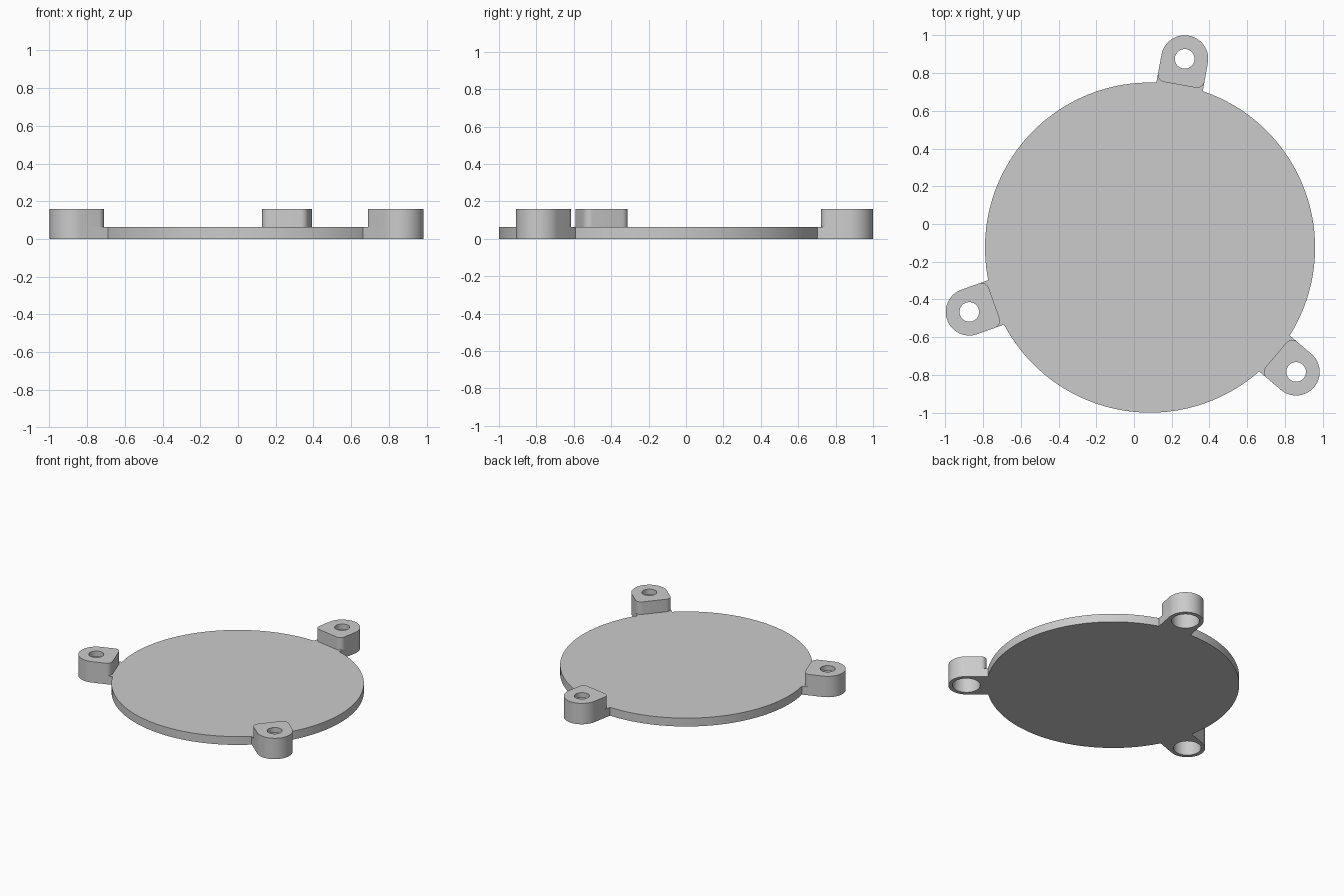
import bpy, bmesh
from math import sin, cos, pi, radians
from mathutils import Matrix

cube = bpy.data.objects.get("Cube")
if cube:
    bpy.data.objects.remove(cube, do_unlink=True)

DISC_X, DISC_Y, DISC_R = 0.085, -0.125, 0.875
PLATE_H, BOSS_H = 0.064, 0.16
HOLE_DIST, LUG_R = 1.017, 0.125

grey = bpy.data.materials.new("light grey")
grey.use_nodes = True
grey.diffuse_color = (0.6, 0.6, 0.6, 1)
grey.node_tree.nodes["Principled BSDF"].inputs["Base Color"].default_value = (0.6, 0.6, 0.6, 1)


def arc(cx, cy, r, start, end, n):
    angles = [radians(start + (end - start) * i / n) for i in range(n + 1)]
    return [(cx + r * cos(a), cy + r * sin(a)) for a in angles]


def circle(cx, r, n):
    return arc(cx, 0, r, 0, 360, n)[:-1]


def prism(name, outline, z0, z1, turn=0):
    """Extrude an outline drawn around the disc centre, turned about it."""
    bm = bmesh.new()
    base = bm.faces.new([bm.verts.new((x, y, z0)) for x, y in outline])
    top = bmesh.ops.extrude_face_region(bm, geom=[base])["geom"]
    bmesh.ops.translate(bm, vec=(0, 0, z1 - z0),
                        verts=[v for v in top if isinstance(v, bmesh.types.BMVert)])
    bmesh.ops.recalc_face_normals(bm, faces=bm.faces)
    bm.transform(Matrix.Translation((DISC_X, DISC_Y, 0)) @ Matrix.Rotation(turn, 4, "Z"))
    mesh = bpy.data.meshes.new(name)
    bm.to_mesh(mesh)
    bm.free()
    mesh.materials.append(grey)
    obj = bpy.data.objects.new(name, mesh)
    bpy.context.collection.objects.link(obj)
    return obj


def combine(target, tool, operation):
    mod = target.modifiers.new(operation, "BOOLEAN")
    mod.operation, mod.object, mod.solver = operation, tool, "EXACT"
    bpy.context.view_layer.objects.active = target
    bpy.ops.object.modifier_apply(modifier=mod.name)
    bpy.data.objects.remove(tool, do_unlink=True)


# Lug outlines: a round outer end, with a square or a rounded inner end
outer = arc(HOLE_DIST, 0, LUG_R, -90, 90, 32)
inner, fillet = 0.877, 0.04
tab = outer + [(0.8, LUG_R), (0.8, -LUG_R)]
boss = (outer + arc(inner + fillet, LUG_R - fillet, fillet, 90, 180, 8)
        + arc(inner + fillet, fillet - LUG_R, fillet, 180, 270, 8))

# Round plate with three mounting lugs
cover = prism("cover_plate", circle(0, DISC_R, 160), 0, PLATE_H)
turns = [radians(79.6) + k * 2 * pi / 3 for k in range(3)]
for turn in turns:
    combine(cover, prism("lug_tab", tab, 0, PLATE_H, turn), "UNION")
    combine(cover, prism("lug_boss", boss, 0, BOSS_H, turn), "UNION")

# Screw hole through each lug, with a wide recess underneath
for turn in turns:
    combine(cover, prism("screw_hole", circle(HOLE_DIST, 0.052, 40), -0.1, 0.3, turn), "DIFFERENCE")
    combine(cover, prism("recess", circle(HOLE_DIST, 0.096, 48), -0.1, 0.12, turn), "DIFFERENCE")

bpy.ops.object.select_all(action="DESELECT")
cover.select_set(True)
bpy.context.view_layer.objects.active = cover
bpy.ops.object.shade_smooth_by_angle(angle=radians(30))
